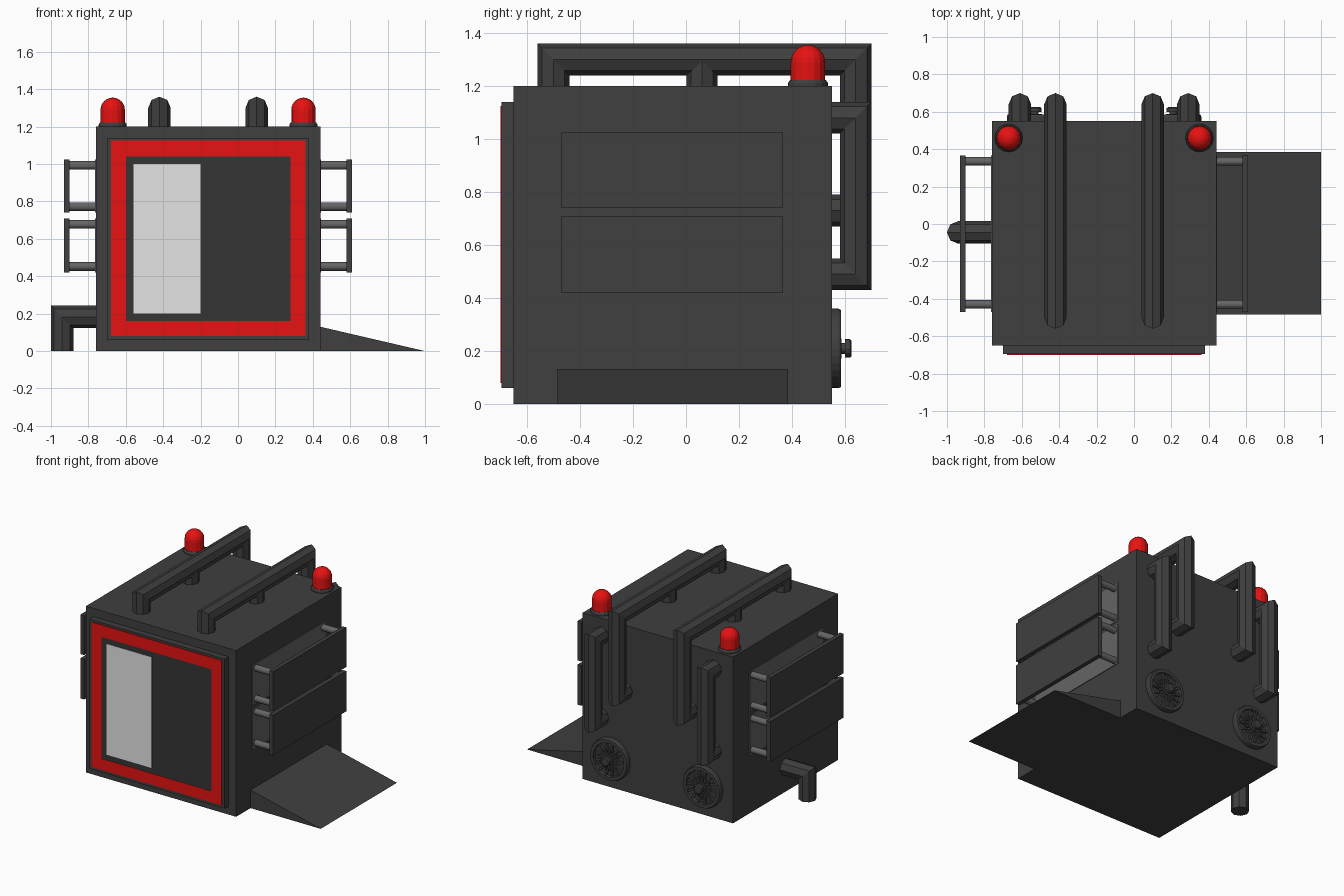
import bpy, bmesh, math
from mathutils import Vector, Matrix

if "Cube" in bpy.data.objects:
    bpy.data.objects.remove(bpy.data.objects["Cube"])


def material(name, rgb):
    m = bpy.data.materials.new(name)
    m.diffuse_color = (*rgb, 1)
    m.use_nodes = True
    m.node_tree.nodes["Principled BSDF"].inputs["Base Color"].default_value = m.diffuse_color
    return m


DARK = material("dark grey", (0.05, 0.05, 0.05))
SCREEN = material("darker grey", (0.035, 0.035, 0.035))
STEEL = material("mid grey", (0.13, 0.13, 0.13))
RED = material("red", (0.8, 0.006, 0.006))
PALE = material("pale grey", (0.78, 0.78, 0.78))
CX = -0.16  # middle of the body in x


def finish(name, bm, mat):
    bmesh.ops.recalc_face_normals(bm, faces=bm.faces[:])
    me = bpy.data.meshes.new(name)
    bm.to_mesh(me)
    bm.free()
    me.materials.append(mat)
    ob = bpy.data.objects.new(name, me)
    bpy.context.collection.objects.link(ob)
    return ob


def box(name, x, y, z, mat):
    bm = bmesh.new()
    bmesh.ops.create_cube(bm, size=1)
    for v in bm.verts:
        v.co = [lo + (c + 0.5) * (hi - lo) for c, (lo, hi) in zip(v.co, (x, y, z))]
    return finish(name, bm, mat)


def lathe(bm, profile, n, matrix):
    """Rings of (radius, height) around local z, capped at both ends."""
    rings = [[bm.verts.new(matrix @ Vector((r * math.cos(2 * math.pi * i / n),
                                            r * math.sin(2 * math.pi * i / n), h)))
              for i in range(n)] for r, h in profile]
    for a, b in zip(rings, rings[1:]):
        for i in range(n):
            j = (i + 1) % n
            bm.faces.new((a[i], a[j], b[j], b[i]))
    bm.faces.new(rings[0])
    bm.faces.new(rings[-1])


def pipe(bm, points, r=0.06):
    """Eight-sided pipe with mitred corners along a path."""
    pts = [Vector(p) for p in points]
    d = (pts[1] - pts[0]).normalized()
    normal = (pts[-1] - pts[0]).cross(d)
    if normal.length < 1e-5:
        normal = Vector((1, 0, 0)) if abs(d.x) < 0.5 else Vector((0, 1, 0))
    normal.normalize()
    side = d.cross(normal)
    ring = [pts[0] + r * (math.cos(k * math.pi / 4) * normal + math.sin(k * math.pi / 4) * side)
            for k in range(8)]
    rings = [[bm.verts.new(p) for p in ring]]
    for i in range(1, len(pts)):
        d = (pts[i] - pts[i - 1]).normalized()
        e = (pts[i + 1] - pts[i]).normalized() if i + 1 < len(pts) else d
        plane = (d + e).normalized()
        ring = [p + d * ((pts[i] - p).dot(plane) / d.dot(plane)) for p in ring]
        rings.append([bm.verts.new(p) for p in ring])
    for a, b in zip(rings, rings[1:]):
        for k in range(8):
            j = (k + 1) % 8
            bm.faces.new((a[k], a[j], b[j], b[k]))
    bm.faces.new(rings[0])
    bm.faces.new(rings[-1])


# Body and front door
box("body", (-0.76, 0.44), (-0.65, 0.55), (0, 1.2), DARK)
box("front_door", (-0.70, 0.38), (-0.695, -0.65), (0.06, 1.14), DARK)
box("door_screen", (-0.60, 0.28), (-0.698, -0.694), (0.16, 1.04), SCREEN)
box("door_window", (-0.56, -0.20), (-0.70, -0.694), (0.20, 1.0), PALE)

# Red door border
bm = bmesh.new()
loops = [[bm.verts.new((x, y, z)) for x, z in
          ((x0, z0), (x1, z0), (x1, z1), (x0, z1))]
         for x0, x1, z0, z1, y in ((-0.68, 0.36, 0.08, 1.125, -0.694), (-0.68, 0.36, 0.08, 1.125, -0.70),
                                   (-0.60, 0.28, 0.16, 1.04, -0.70), (-0.60, 0.28, 0.16, 1.04, -0.694))]
for a, b in zip(loops, loops[1:] + loops[:1]):
    for i in range(4):
        j = (i + 1) % 4
        bm.faces.new((a[i], a[j], b[j], b[i]))
finish("door_border", bm, RED)

# Side ramp
bm = bmesh.new()
ends = [[bm.verts.new((x, y, z)) for x, z in ((0.44, 0), (1.0, 0), (0.44, 0.13))]
        for y in (-0.485, 0.385)]
bm.faces.new(ends[0])
bm.faces.new(ends[1])
for i in range(3):
    j = (i + 1) % 3
    bm.faces.new((ends[0][i], ends[0][j], ends[1][j], ends[1][i]))
finish("ramp", bm, DARK)

# Side armour panels on struts, two on each side
for s, label in ((1, "right"), (-1, "left")):
    for z0, z1, level in ((0.42, 0.71, "lower"), (0.74, 1.025, "upper")):
        def span(a, b):
            return tuple(sorted((CX + s * a, CX + s * b)))
        box(f"{label}_{level}_panel", span(0.74, 0.77), (-0.47, 0.365), (z0, z1), DARK)
        box(f"{label}_{level}_backplate", span(0.598, 0.605), (-0.47, 0.365), (z0, z1), STEEL)
        bm = bmesh.new()
        for y in (-0.43, 0.335):
            for z in (z0 + 0.032, z1 - 0.032):
                m = Matrix.Translation((CX + s * 0.6, y, z)) @ Matrix.Rotation(s * math.pi / 2, 4, 'Y')
                lathe(bm, [(0.023, 0), (0.023, 0.145)], 16, m)
        finish(f"{label}_{level}_struts", bm, STEEL)

# Roof rails running down the back, and back handles outside them
for s, label in ((1, "right"), (-1, "left")):
    x = CX + s * 0.26
    bm = bmesh.new()
    pipe(bm, [(x, -0.50, 1.19), (x, -0.50, 1.30), (x, 0.64, 1.30), (x, 0.64, 0.73), (x, 0.54, 0.73)])
    pipe(bm, [(x, 0.06, 1.19), (x, 0.06, 1.30)], 0.058)
    finish(f"{label}_roof_rail", bm, DARK)
    x = CX + s * 0.45
    bm = bmesh.new()
    pipe(bm, [(x, 0.54, 1.08), (x, 0.64, 1.08), (x, 0.64, 0.49), (x, 0.54, 0.49)])
    finish(f"{label}_back_handle", bm, DARK)

# Elbow drain pipe
bm = bmesh.new()
pipe(bm, [(-0.75, -0.045, 0.183), (-0.94, -0.045, 0.183), (-0.94, -0.045, 0)])
finish("drain_pipe", bm, DARK)

# Warning lamps
for s, label in ((1, "right"), (-1, "left")):
    m = Matrix.Translation((CX + s * 0.51, 0.46, 1.2))
    bm = bmesh.new()
    lathe(bm, [(0.075, -0.01), (0.075, 0.012), (0.068, 0.022)], 16, m)
    finish(f"{label}_lamp_base", bm, DARK)
    bm = bmesh.new()
    dome = [(0.065 * math.cos(a), 0.09 + 0.065 * math.sin(a))
            for a in (math.radians(15 * k) for k in range(6))]
    lathe(bm, [(0.065, 0.015)] + dome + [(0.003, 0.155)], 16, m)
    finish(f"{label}_lamp", bm, RED)

# Back vents: rim, recessed disc, crossed slats and a centre knob
for s, label in ((1, "right"), (-1, "left")):
    m = Matrix.Translation((CX + s * 0.37, 0.545, 0.21)) @ Matrix.Rotation(-math.pi / 2, 4, 'X')
    bm = bmesh.new()
    lathe(bm, [(0.15, 0), (0.15, 0.03), (0.145, 0.04), (0.122, 0.04), (0.118, 0.022)], 32, m)
    for lean in (-0.45, 0.45):
        for k in range(14):
            a = 2 * math.pi * k / 14
            p = Vector((0.03 * math.cos(a), 0.03 * math.sin(a), 0))
            q = Vector((0.125 * math.cos(a + lean), 0.125 * math.sin(a + lean), 0))
            w = (q - p).normalized().cross(Vector((0, 0, 1))) * 0.005
            lower, upper = Vector((0, 0, 0.02)), Vector((0, 0, 0.036))
            lo = [bm.verts.new(m @ (c + lower)) for c in (p - w, p + w, q + w, q - w)]
            hi = [bm.verts.new(m @ (c + upper)) for c in (p - w, p + w, q + w, q - w)]
            bm.faces.new(lo)
            bm.faces.new(hi)
            for i in range(4):
                j = (i + 1) % 4
                bm.faces.new((lo[i], lo[j], hi[j], hi[i]))
    lathe(bm, [(0.038, 0.02), (0.038, 0.042), (0.02, 0.042), (0.02, 0.055),
               (0.035, 0.055), (0.035, 0.074), (0.028, 0.08)], 12, m)
    finish(f"{label}_vent", bm, DARK)
